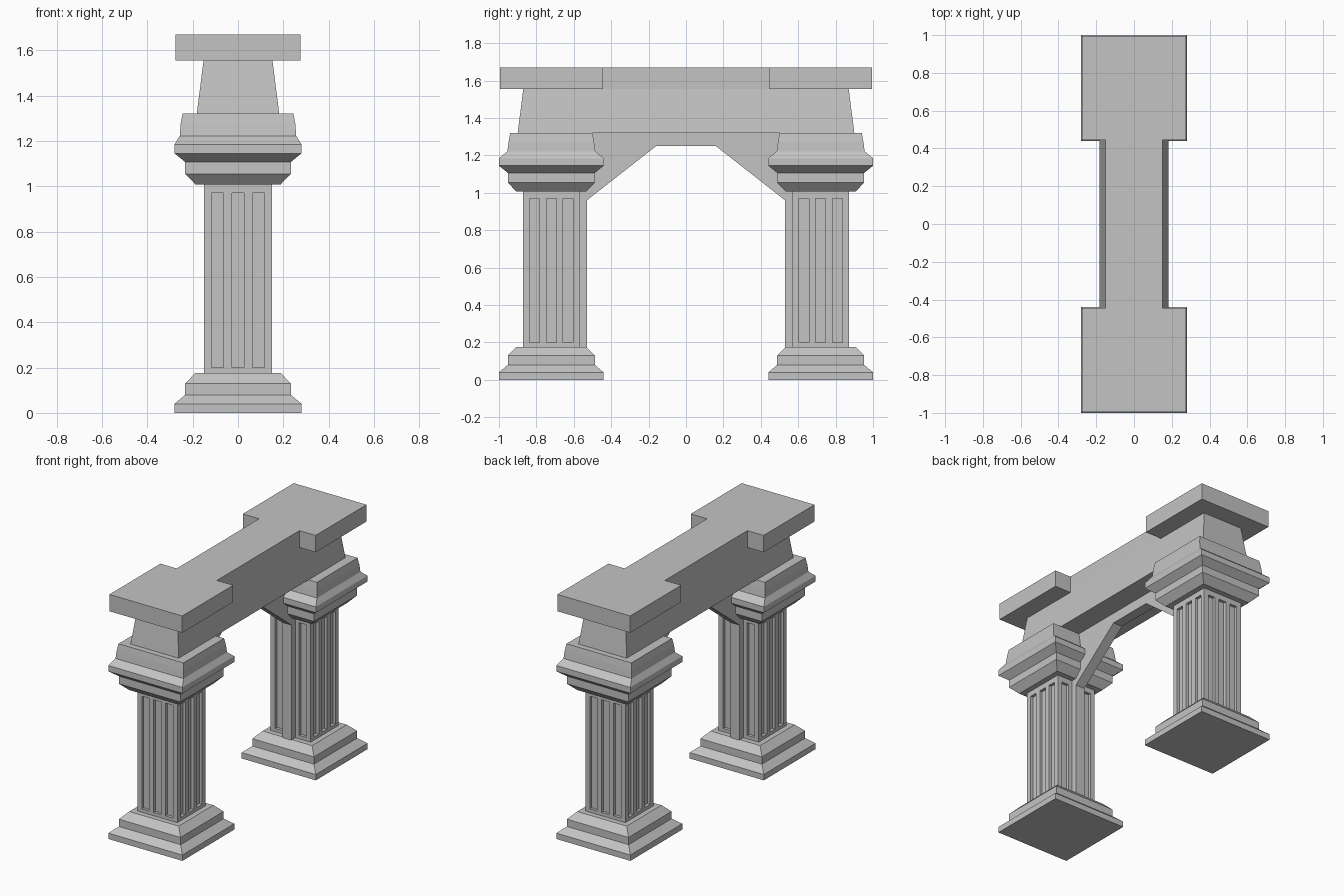
import bpy
import bmesh

cube = bpy.data.objects.get("Cube")
if cube:
    bpy.data.objects.remove(cube, do_unlink=True)

stone = bpy.data.materials.new("grey stone")
stone.use_nodes = True
colour = (0.55, 0.55, 0.55, 1)
stone.diffuse_color = colour
stone.node_tree.nodes["Principled BSDF"].inputs["Base Color"].default_value = colour

CENTRE = 0.72      # column distance from the middle
SHAFT = 0.151      # shaft half width


def finish(name, bm, y=0):
    bmesh.ops.recalc_face_normals(bm, faces=bm.faces)
    mesh = bpy.data.meshes.new(name)
    bm.to_mesh(mesh)
    bm.free()
    mesh.materials.append(stone)
    obj = bpy.data.objects.new(name, mesh)
    obj.location.y = y
    bpy.context.collection.objects.link(obj)
    return obj


def stack(name, levels, y=0):
    """Rectangular moulding through levels of (z, half x, half y)."""
    bm = bmesh.new()
    rings = [[bm.verts.new((sx * hx, sy * hy, z))
              for sx, sy in ((-1, -1), (1, -1), (1, 1), (-1, 1))]
             for z, hx, hy in levels]
    for low, high in zip(rings, rings[1:]):
        for i in range(4):
            j = (i + 1) % 4
            bm.faces.new((low[i], low[j], high[j], high[i]))
    bm.faces.new(rings[0][::-1])
    bm.faces.new(rings[-1])
    return finish(name, bm, y)


def square(profile):
    return [(z, h, h) for z, h in profile]


def fluted_shaft(name, y):
    """Square shaft with three sunk flutes on each side."""
    bottom, top, low, high = 0.17, 1.01, 0.2, 0.97
    half_flute, pitch = 0.027, 0.09
    bm = bmesh.new()
    bmesh.ops.create_cube(bm, size=1)
    for v in bm.verts:
        v.co.x *= 2 * SHAFT
        v.co.y *= 2 * SHAFT
        v.co.z = bottom if v.co.z < 0 else top
    edges = [k * pitch + s * half_flute for k in (-1, 0, 1) for s in (-1, 1)]
    cuts = [((c, 0, 0), (1, 0, 0)) for c in edges]
    cuts += [((0, c, 0), (0, 1, 0)) for c in edges]
    cuts += [((0, 0, c), (0, 0, 1)) for c in (low, high)]
    for point, normal in cuts:
        bmesh.ops.bisect_plane(bm, geom=bm.verts[:] + bm.edges[:] + bm.faces[:],
                               plane_co=point, plane_no=normal)
    bmesh.ops.recalc_face_normals(bm, faces=bm.faces)
    panels = []
    for f in bm.faces:
        c = f.calc_center_median()
        across = c.y if abs(f.normal.x) > 0.5 else c.x
        in_flute = any(abs(across - k * pitch) < half_flute for k in (-1, 0, 1))
        if abs(f.normal.z) < 0.5 and low < c.z < high and in_flute:
            panels.append(f)
    bmesh.ops.inset_individual(bm, faces=panels, thickness=0, depth=-0.02)
    bmesh.ops.dissolve_limit(bm, angle_limit=0.01, verts=bm.verts, edges=bm.edges)
    return finish(name, bm, y)


# Stepped mouldings
base = square([(0, 0.28), (0.04, 0.28), (0.08, 0.233), (0.13, 0.233), (0.177, 0.187)])
capital = square([(1.007, 0.187), (1.055, 0.233), (1.107, 0.233),
                  (1.145, 0.28), (1.185, 0.28)])
capital += [(1.222, 0.257, 0.235), (1.275, 0.253, 0.228), (1.32, 0.245, 0.22)]
cap = square([(1.555, 0.275), (1.67, 0.275)])

# Two columns with the slabs above them
for side, y in (("front", -CENTRE), ("back", CENTRE)):
    stack(side + "_base", base, y)
    fluted_shaft(side + "_shaft", y)
    stack(side + "_capital", capital, y)
    stack(side + "_cap_slab", cap, y)

# Tapered beam and the narrow rail joining the slabs
stack("beam", [(1.32, 0.182, 0.9), (1.555, 0.152, 0.87)])
stack("top_rail", [(1.555, 0.152, 0.445), (1.67, 0.152, 0.445)])

# Thin arch board with legs running down the inner column faces
half = [(0.16, 1.25), (0.53, 0.96), (0.53, 0.17), (0.6, 0.17), (0.6, 1.34)]
outline = half + [(-y, z) for y, z in reversed(half)]
bm = bmesh.new()
board = bm.faces.new([bm.verts.new((-0.035, y, z)) for y, z in outline])
extruded = bmesh.ops.extrude_face_region(bm, geom=[board])["geom"]
bmesh.ops.translate(bm, vec=(0.07, 0, 0),
                    verts=[g for g in extruded if isinstance(g, bmesh.types.BMVert)])
finish("arch_board", bm)
